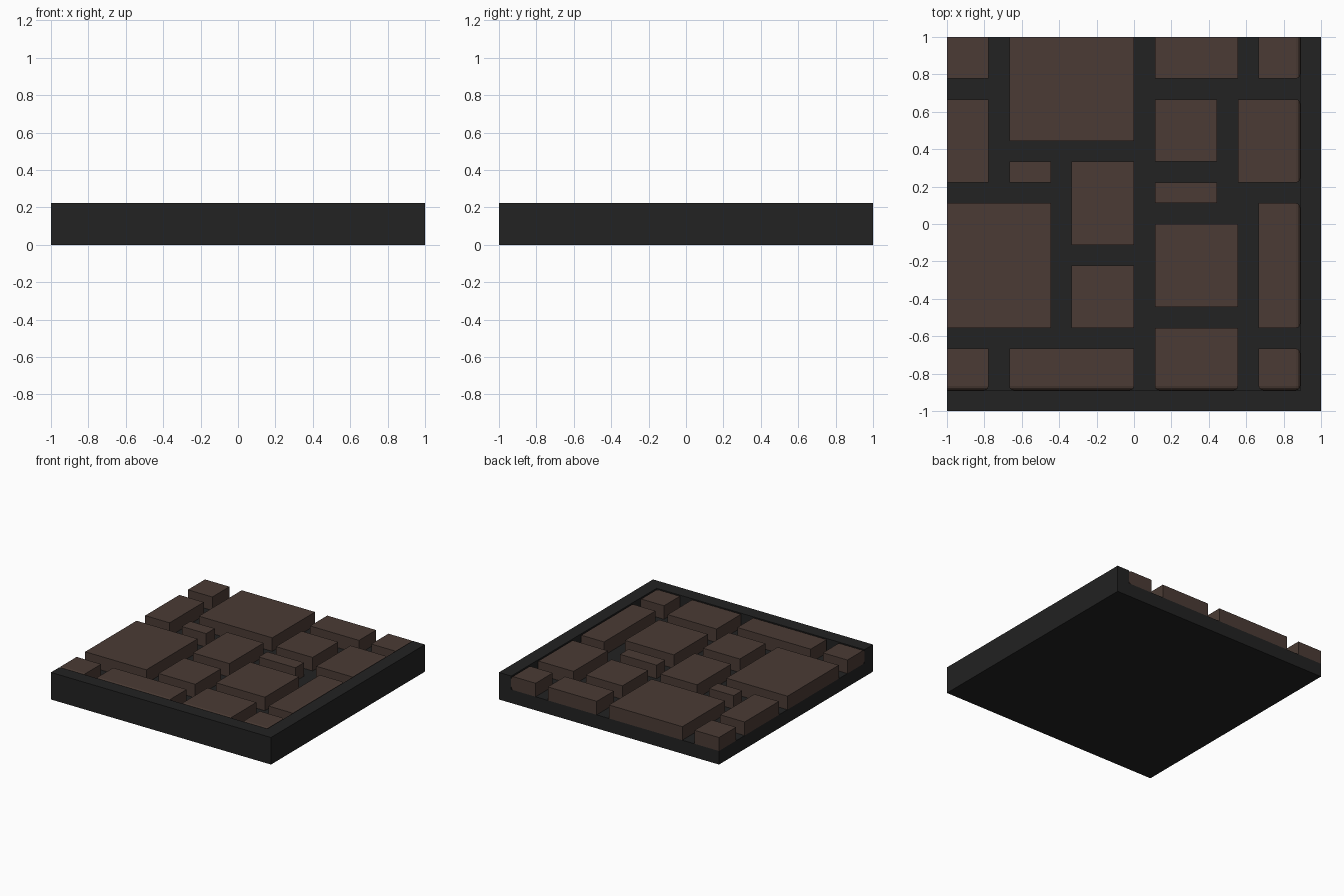
import bpy, bmesh
from mathutils import Matrix, Vector

cube = bpy.data.objects.get("Cube")
if cube:
    bpy.data.objects.remove(cube, do_unlink=True)

U = 1 / 9            # layout module: the tile is 18 x 18 modules
EDGE = 8             # inner line of the raised curb, in modules


def material(name, rgb):
    m = bpy.data.materials.new(name)
    m.use_nodes = True
    m.diffuse_color = (*rgb, 1)
    bsdf = m.node_tree.nodes["Principled BSDF"]
    bsdf.inputs["Base Color"].default_value = (*rgb, 1)
    bsdf.inputs["Roughness"].default_value = 0.9
    return m


def box(x0, y0, z0, x1, y1, z1):
    """Box mesh between two corners given in modules."""
    bm = bmesh.new()
    size = Vector((x1 - x0, y1 - y0, z1 - z0)) * U
    centre = Vector((x0 + x1, y0 + y1, z0 + z1)) * U / 2
    bmesh.ops.create_cube(bm, size=1, matrix=Matrix.Translation(centre) @ Matrix.Diagonal((*size, 1)))
    return bm


def finish(bm, name, mat):
    bmesh.ops.recalc_face_normals(bm, faces=bm.faces[:])
    me = bpy.data.meshes.new(name)
    bm.to_mesh(me)
    bm.free()
    me.materials.append(mat)
    ob = bpy.data.objects.new(name, me)
    bpy.context.collection.objects.link(ob)
    return ob


mortar = material("dark mortar", (0.016, 0.016, 0.016))
stone = material("brown stone", (0.070, 0.044, 0.035))

# Base slab, with a curb raised along the front and right edges
bm = box(-9, -9, 0, 9, 9, 1)
for co, no in (((EDGE * U, 0, 0), (1, 0, 0)), ((0, -EDGE * U, 0), (0, 1, 0))):
    bmesh.ops.bisect_plane(bm, geom=bm.verts[:] + bm.edges[:] + bm.faces[:], plane_co=co, plane_no=no)
rim = []
for f in bm.faces:
    c = f.calc_center_median()
    if f.normal.z > 0.9 and (c.x > EDGE * U or c.y < -EDGE * U):
        rim.append(f)
ext = bmesh.ops.extrude_face_region(bm, geom=rim)
bmesh.ops.translate(bm, vec=(0, 0, U), verts=[g for g in ext["geom"] if isinstance(g, bmesh.types.BMVert)])
bmesh.ops.delete(bm, geom=[f for f in rim if f.is_valid], context="FACES")
finish(bm, "base_with_curb", mortar)

# Paving stones: x0, y0, x1, y1 in modules
STONES = [
    (-9, 7, -7, 9), (-9, 2, -7, 6), (-6, 4, 0, 9), (-6, 2, -4, 3),
    (-3, -1, 0, 3), (-9, -5, -4, 1), (-3, -5, 0, -2), (-9, -8, -7, -6),
    (-6, -8, 0, -6), (1, 7, 5, 9), (6, 7, 8, 9), (1, 3, 4, 6),
    (5, 2, 8, 6), (1, 1, 4, 2), (1, -4, 5, 0), (6, -5, 8, 1),
    (1, -8, 5, -5), (6, -8, 8, -6),
]


def on_curb(edge):
    """True for edges of a face against the curb, except on the tile's open sides."""
    a, b = (v.co / U for v in edge.verts)
    near = lambda p, q: abs(p - q) < 1e-3
    touches = (near(a.x, EDGE) and near(b.x, EDGE)) or (near(a.y, -EDGE) and near(b.y, -EDGE))
    open_side = (near(a.x, -9) and near(b.x, -9)) or (near(a.y, 9) and near(b.y, 9))
    return touches and not open_side


for i, (x0, y0, x1, y1) in enumerate(STONES, 1):
    bm = box(x0, y0, 1, x1, y1, 2)
    # Round the end that meets the curb
    rounded = [e for e in bm.edges if on_curb(e)]
    if rounded:
        bmesh.ops.bevel(bm, geom=rounded, offset=0.022, segments=3, profile=0.5, affect="EDGES")
    finish(bm, f"paving_stone_{i:02d}", stone)
